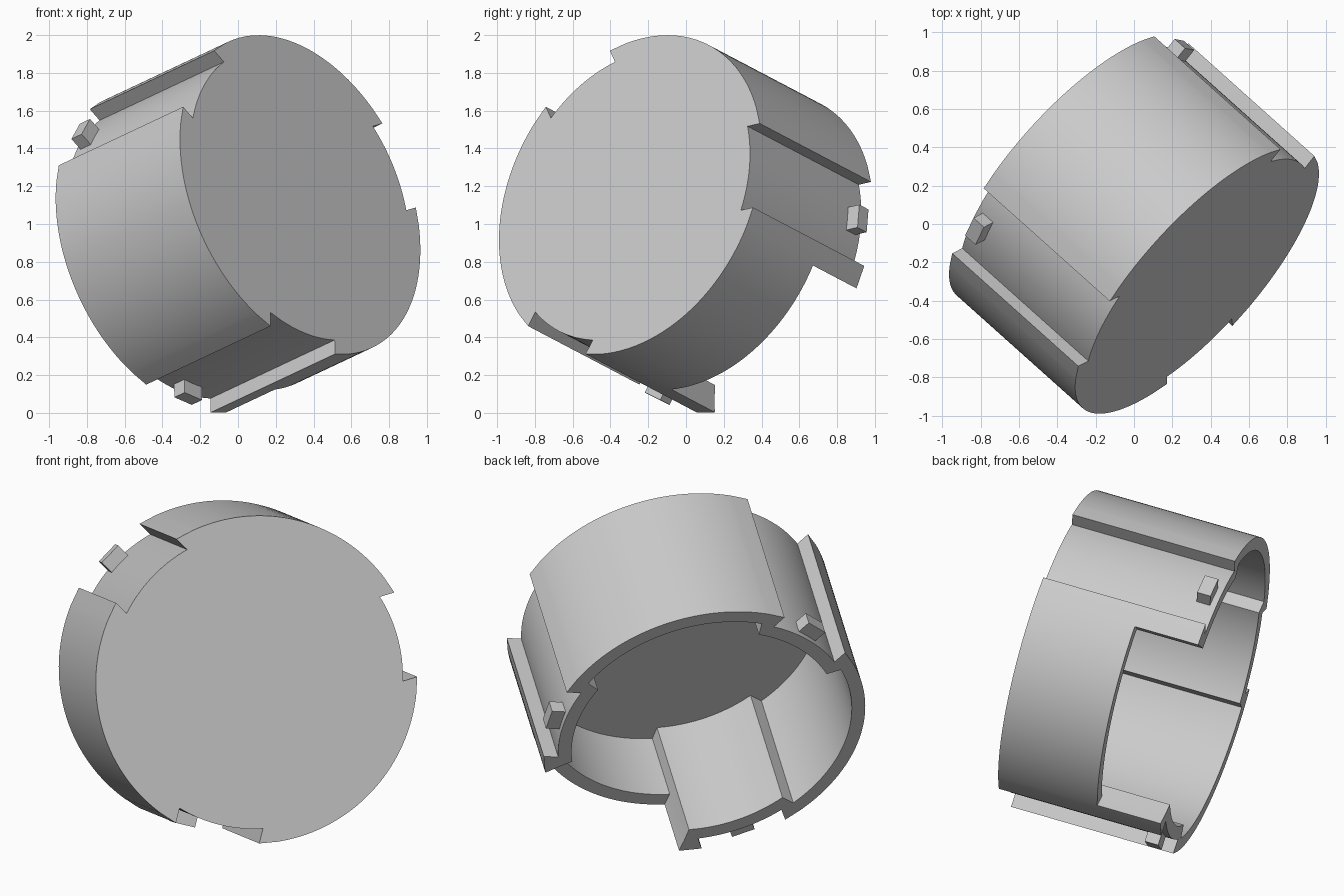
import bpy, bmesh, math
from mathutils import Matrix, Vector

if "Cube" in bpy.data.objects:
    bpy.data.objects.remove(bpy.data.objects["Cube"])

# Main dimensions
R_OUT, R_IN = 0.895, 0.82          # wall
R_GROOVE, R_BOSS = 0.815, 0.74     # groove floor and the boss behind it
HALF_LEN, PLATE, CUT_DEPTH = 0.468, 0.13, 0.365
GROOVES = (11, 131, 251)
FRONT, REAR = HALF_LEN, -HALF_LEN
FLOOR, CUT = FRONT - PLATE, REAR + CUT_DEPTH

# Tilted frame: local z is the cap's axis, pointing out of the closed face
axis = Vector((0.704, -0.630, 0.331)).normalized()
side = Vector((0, 0, 1)).cross(axis).normalized()
up = axis.cross(side)
TILT = Matrix.Translation((0, 0, 1)) @ Matrix((side, up, axis)).transposed().to_4x4()

grey = bpy.data.materials.new("plain grey")
grey.use_nodes = True
colour = (0.6, 0.6, 0.6, 1)
grey.diffuse_color = colour
grey.node_tree.nodes["Principled BSDF"].inputs["Base Color"].default_value = colour


def polar(r, deg):
    a = math.radians(deg)
    return r * math.cos(a), r * math.sin(a)


def finish(name, bm):
    bmesh.ops.recalc_face_normals(bm, faces=bm.faces)
    bm.transform(TILT)
    mesh = bpy.data.meshes.new(name)
    bm.to_mesh(mesh)
    bm.free()
    mesh.materials.append(grey)
    obj = bpy.data.objects.new(name, mesh)
    bpy.context.collection.objects.link(obj)
    bpy.ops.object.select_all(action="DESELECT")
    obj.select_set(True)
    bpy.context.view_layer.objects.active = obj
    bpy.ops.object.shade_smooth_by_angle(angle=math.radians(30))


# Cross-section: paired outer and inner points, plus whether the next column is cut
groove_half = math.degrees(math.asin(0.24 / R_GROOVE))
lip_half = math.degrees(math.asin(0.24 / R_OUT))
lip = [(lip_half, R_BOSS, 20), (22, R_BOSS, 21.3)]
section = []


def add_pair(ro, ao, ri, ai, cut=False):
    section.append((polar(ro, ao), polar(ri, ai), cut))


for g in GROOVES:
    for ao, ri, ai in reversed(lip):
        add_pair(R_OUT, g - ao, ri, g - ai)
    for i in range(17):
        s = i / 8 - 1
        add_pair(R_GROOVE, g + groove_half * s, R_BOSS, g + 18.2 * s)
    for ao, ri, ai in lip:
        add_pair(R_OUT, g + ao, ri, g + ai)
    for i in range(33):
        s = i / 16 - 1
        add_pair(R_OUT, g + 60 + 36.3 * s, R_IN, g + 60 + 37.5 * s,
                 g == GROOVES[-1] and i < 32)

# Cap body: closed plate, grooved wall, and one stretch of wall cut short
bm = bmesh.new()


def ring(which, z):
    return [bm.verts.new((*p[which], z)) for p in section]


outer = [ring(0, z) for z in (FRONT, CUT, REAR)]
inner = [ring(1, z) for z in (FLOOR, CUT, REAR)]
bm.faces.new(outer[0])
bm.faces.new(inner[0])
count = len(section)
for i in range(count):
    j = (i + 1) % count
    cut = section[i][2]
    last = 1 if cut else 2
    for rings in (outer, inner):
        for k in range(last):
            bm.faces.new((rings[k][i], rings[k][j], rings[k + 1][j], rings[k + 1][i]))
    bm.faces.new((outer[last][i], outer[last][j], inner[last][j], inner[last][i]))
    if cut != section[i - 1][2]:
        bm.faces.new((outer[1][i], outer[2][i], inner[2][i], inner[1][i]))
bmesh.ops.delete(bm, geom=[v for v in bm.verts if not v.link_faces], context="VERTS")
finish("cap_body", bm)

# Small locking tab near the open end of each groove
for n, g in enumerate(GROOVES, 1):
    bm = bmesh.new()
    place = (Matrix.Rotation(math.radians(g), 4, "Z")
             @ Matrix.Translation((0.845, 0, REAR + 0.073))
             @ Matrix.Diagonal((0.09, 0.13, 0.077, 1)))
    bmesh.ops.create_cube(bm, size=1, matrix=place)
    finish(f"locking_tab_{n}", bm)
